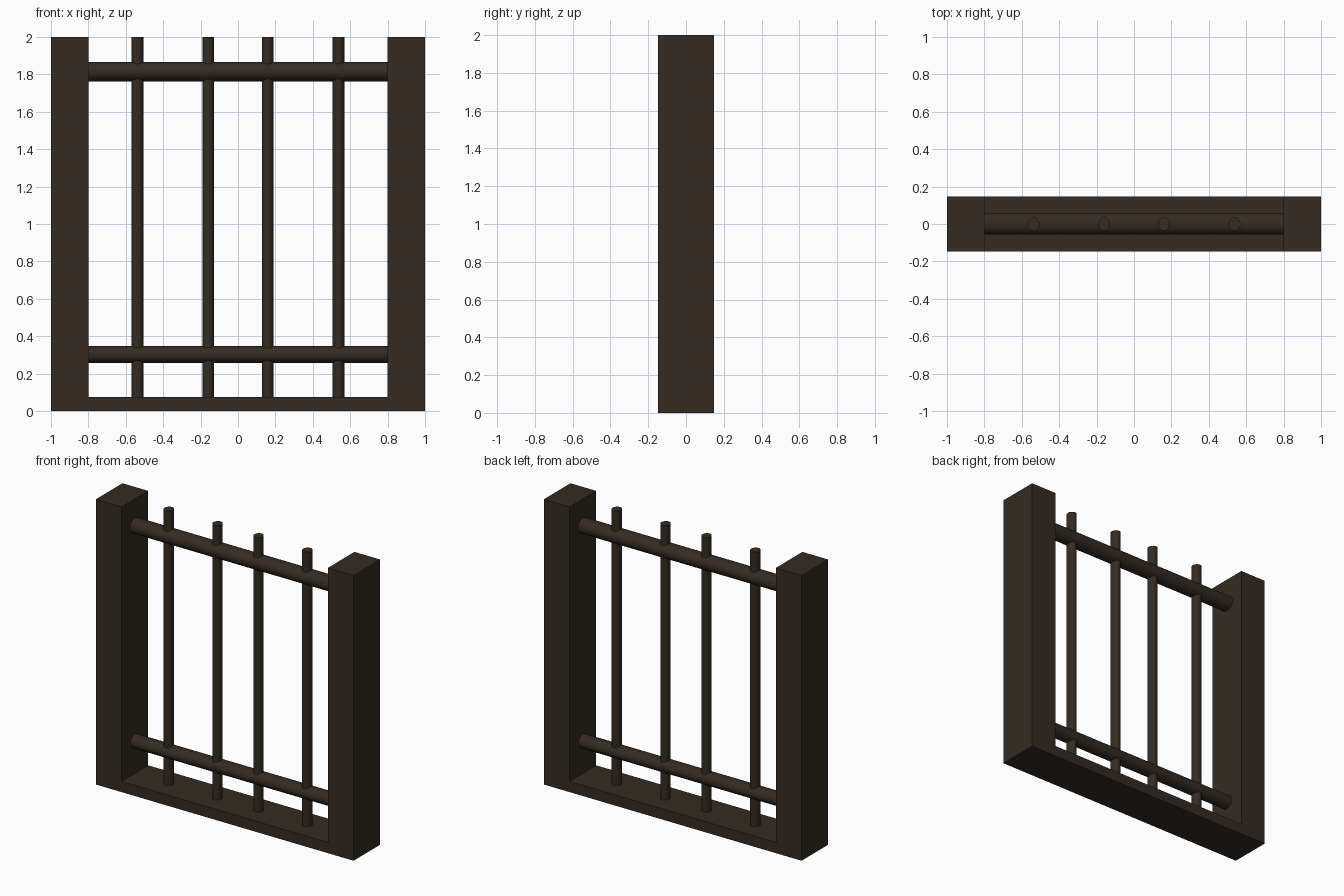
import bpy, bmesh
from math import pi

if "Cube" in bpy.data.objects:
    bpy.data.objects.remove(bpy.data.objects["Cube"])

mat = bpy.data.materials.new("dark_iron")
mat.diffuse_color = (0.035, 0.024, 0.016, 1)
mat.use_nodes = True
mat.node_tree.nodes["Principled BSDF"].inputs["Base Color"].default_value = mat.diffuse_color


def frame(name, half, inner, sill, height, depth):
    """U-shaped outline extruded along y."""
    right = [(half, 0), (half, height), (inner, height), (inner, sill)]
    outline = right + [(-x, z) for x, z in reversed(right)]
    bm = bmesh.new()
    face = bm.faces.new([bm.verts.new((x, -depth / 2, z)) for x, z in outline])
    ext = bmesh.ops.extrude_face_region(bm, geom=[face])
    moved = [v for v in ext["geom"] if isinstance(v, bmesh.types.BMVert)]
    bmesh.ops.translate(bm, verts=moved, vec=(0, depth, 0))
    bmesh.ops.recalc_face_normals(bm, faces=bm.faces)
    mesh = bpy.data.meshes.new(name)
    bm.to_mesh(mesh)
    bm.free()
    obj = bpy.data.objects.new(name, mesh)
    bpy.context.collection.objects.link(obj)
    mesh.materials.append(mat)


def rod(name, location, length, radius, depth_radius, turn=0):
    """Slightly oval rod, vertical or turned to lie along x."""
    bpy.ops.mesh.primitive_cylinder_add(vertices=32, radius=1, depth=length,
                                        location=location, rotation=(0, turn, 0))
    obj = bpy.context.object
    obj.name = name
    obj.scale = (radius, depth_radius, 1)
    bpy.ops.object.transform_apply(location=False, rotation=True, scale=True)
    bpy.ops.object.shade_smooth_by_angle()
    obj.data.materials.append(mat)


# Two posts joined by a low sill
frame("gate_frame", 1.0, 0.8, 0.075, 2.0, 0.295)

# Horizontal rails between the posts
rod("upper_rail", (0, 0, 1.815), 1.6, 0.052, 0.057, pi / 2)
rod("lower_rail", (0, 0, 0.303), 1.6, 0.046, 0.052, pi / 2)

# Upright bars from the sill to the top
for side in (-1, 1):
    for x in (0.159, 0.537):
        rod("upright_bar", (side * x, 0, 1.0375), 1.925, 0.032, 0.036)
